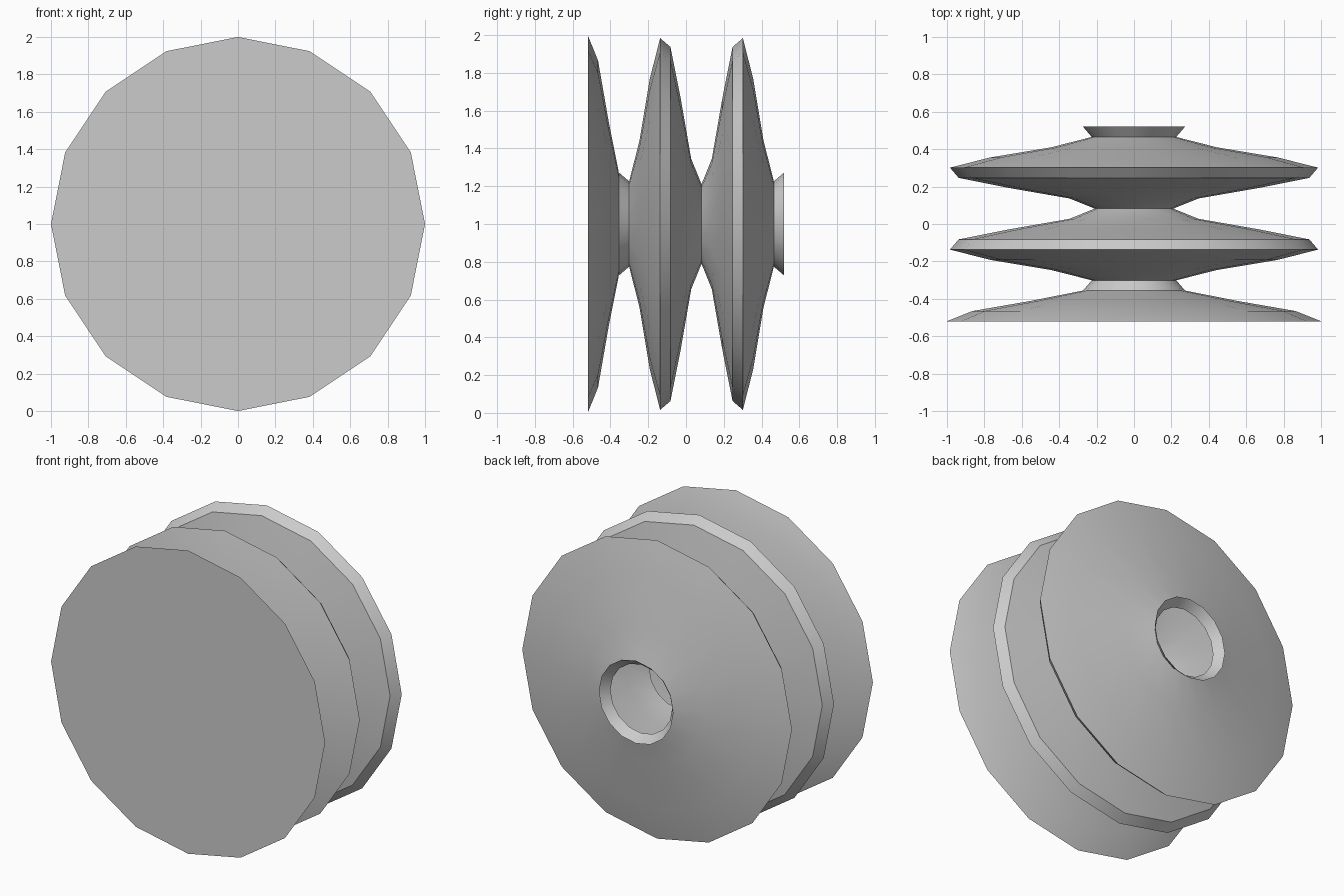
import bpy, bmesh
from math import sin, cos, pi, radians

if "Cube" in bpy.data.objects:
    bpy.data.objects.remove(bpy.data.objects["Cube"], do_unlink=True)

SIDES, RINGS = 16, 20
DEPTH = 1.04

# Plain grey material
grey = bpy.data.materials.new("plain_grey")
grey.use_nodes = True
colour = (0.6, 0.6, 0.6, 1)
grey.diffuse_color = colour
grey.node_tree.nodes["Principled BSDF"].inputs["Base Color"].default_value = colour

bm = bmesh.new()


def ring(i):
    """One cross-section; its radius follows a cosine wave along the depth."""
    r = 0.605 + 0.395 * cos(i * 3 * pi / 11)
    y = -DEPTH / 2 + DEPTH * i / (RINGS - 1)
    angles = [2 * pi * k / SIDES for k in range(SIDES)]
    return [bm.verts.new((r * cos(a), y, 1 + r * sin(a))) for a in angles]


# Rippled wall, open at the back
rings = [ring(i) for i in range(RINGS)]
for a, b in zip(rings, rings[1:]):
    for k in range(SIDES):
        n = (k + 1) % SIDES
        bm.faces.new((a[k], b[k], b[n], a[n]))

# Flat front cap
bm.faces.new(rings[0])
bmesh.ops.recalc_face_normals(bm, faces=bm.faces)
cap = min(bm.faces, key=lambda f: f.calc_center_median().y)
cap.normal_update()
if cap.normal.y > 0:
    bmesh.ops.reverse_faces(bm, faces=bm.faces)

mesh = bpy.data.meshes.new("rippled_spool")
bm.to_mesh(mesh)
bm.free()
mesh.materials.append(grey)
spool = bpy.data.objects.new("rippled_spool", mesh)
bpy.context.collection.objects.link(spool)

# Smooth around the wall, crisp at ridges and necks
bpy.ops.object.select_all(action="DESELECT")
spool.select_set(True)
bpy.context.view_layer.objects.active = spool
bpy.ops.object.shade_smooth_by_angle(angle=radians(30))
